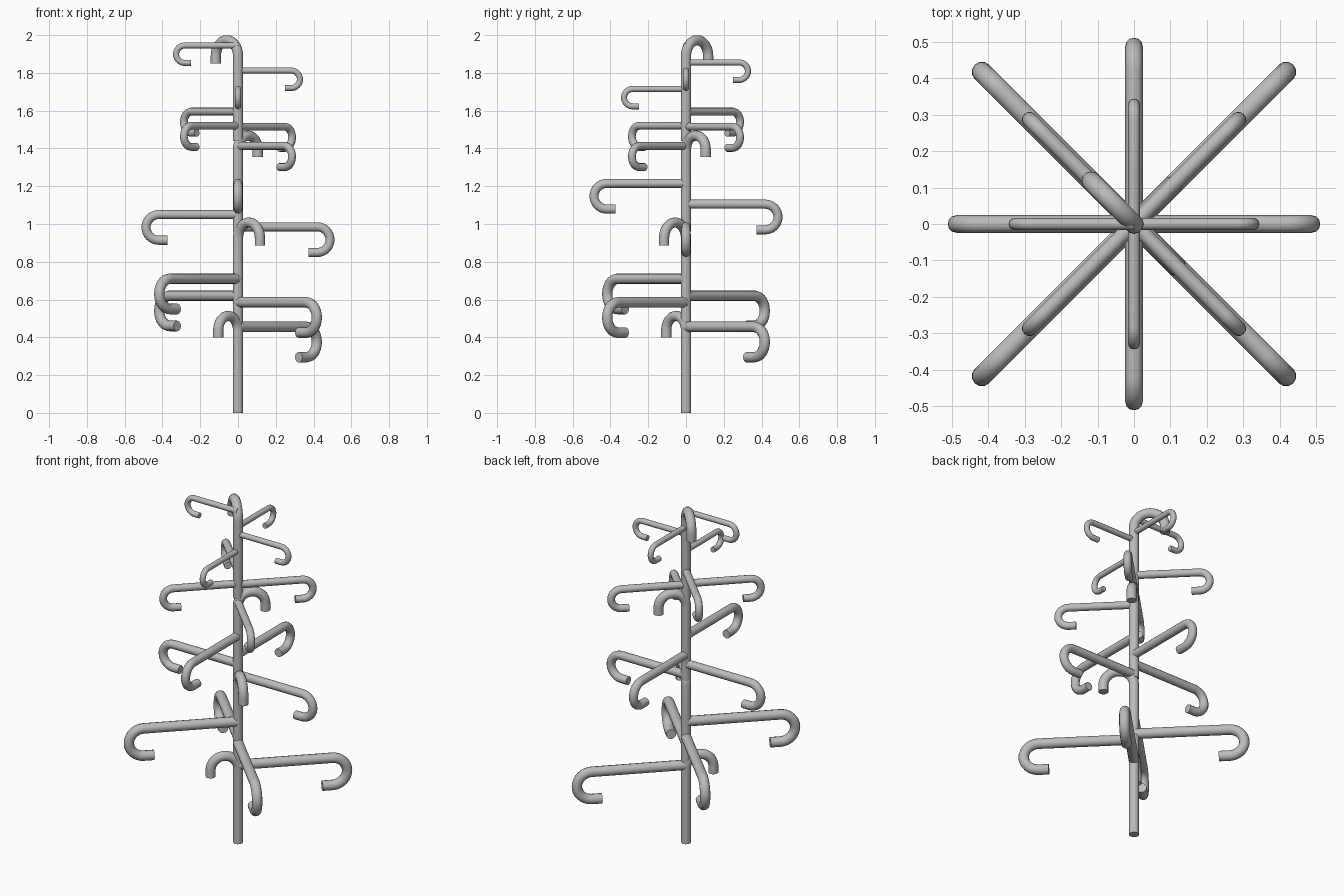
import bpy
from math import sin, cos, pi, radians
from mathutils import Vector

cube = bpy.data.objects.get("Cube")
if cube:
    bpy.data.objects.remove(cube, do_unlink=True)

grey = bpy.data.materials.new("soft grey")
grey.use_nodes = True
colour = (0.5, 0.5, 0.5, 1)
grey.diffuse_color = colour
grey.node_tree.nodes["Principled BSDF"].inputs["Base Color"].default_value = colour

UP = Vector((0, 0, 1))


def cane(name, start, along, side, length, bend, tail, radius):
    """Round hooked bar: straight shaft, half-circle bend to one side, short tail."""
    base = start + along * length
    points = [start, start + along * length * 0.5]
    for i in range(17):
        a = pi * i / 16
        points.append(base + along * bend * sin(a) + side * bend * (1 - cos(a)))
    points.append(points[-1] - along * tail)

    curve = bpy.data.curves.new(name, "CURVE")
    curve.dimensions = "3D"
    curve.bevel_depth = radius
    curve.bevel_resolution = 4
    curve.use_fill_caps = True
    spline = curve.splines.new("POLY")
    spline.points.add(len(points) - 1)
    for p, co in zip(spline.points, points):
        p.co = (*co, 1)
    obj = bpy.data.objects.new(name, curve)
    bpy.context.collection.objects.link(obj)
    curve.materials.append(grey)

    # Turn the tube into a mesh with smooth walls and crisp end caps
    bpy.ops.object.select_all(action="DESELECT")
    obj.select_set(True)
    bpy.context.view_layer.objects.active = obj
    bpy.ops.object.convert(target="MESH")
    bpy.ops.object.shade_smooth_by_angle(angle=radians(40))


def heading(degrees):
    a = radians(degrees)
    return Vector((cos(a), sin(a), 0))


# Trunk: stacked upright canes, each hook a quarter turn on from the last
trunk = [(0.0, 0.54, 0.074), (0.48, 1.035, 0.082), (0.96, 1.495, 0.074), (1.44, 2.0, 0.083)]
for i, (bottom, top, bend) in enumerate(trunk):
    r = 0.027
    cane(f"trunk_cane_{i + 1}", UP * bottom, UP, heading(225 + 90 * i),
         top - r - bend - bottom, bend, 0.04, r)

# Branch tiers: first angle, reach, bend, tail, radius, heights per quarter turn
tiers = [
    ("lower", 45, 0.59, 0.08, 0.055, 0.028, (0.455, 0.62, 0.71, 0.585)),
    ("middle", 0, 0.487, 0.068, 0.045, 0.024, (0.985, 1.105, 1.05, 1.215)),
    ("upper", 45, 0.405, 0.056, 0.04, 0.021, (1.515, 1.595, 1.52, 1.413)),
    ("top", 0, 0.328, 0.046, 0.033, 0.016, (1.812, 1.855, 1.945, 1.715)),
]
for name, first, reach, bend, tail, r, heights in tiers:
    for i, z in enumerate(heights):
        cane(f"{name}_branch_{i + 1}", UP * z, heading(first + 90 * i), -UP,
             reach - bend, bend, tail, r)
